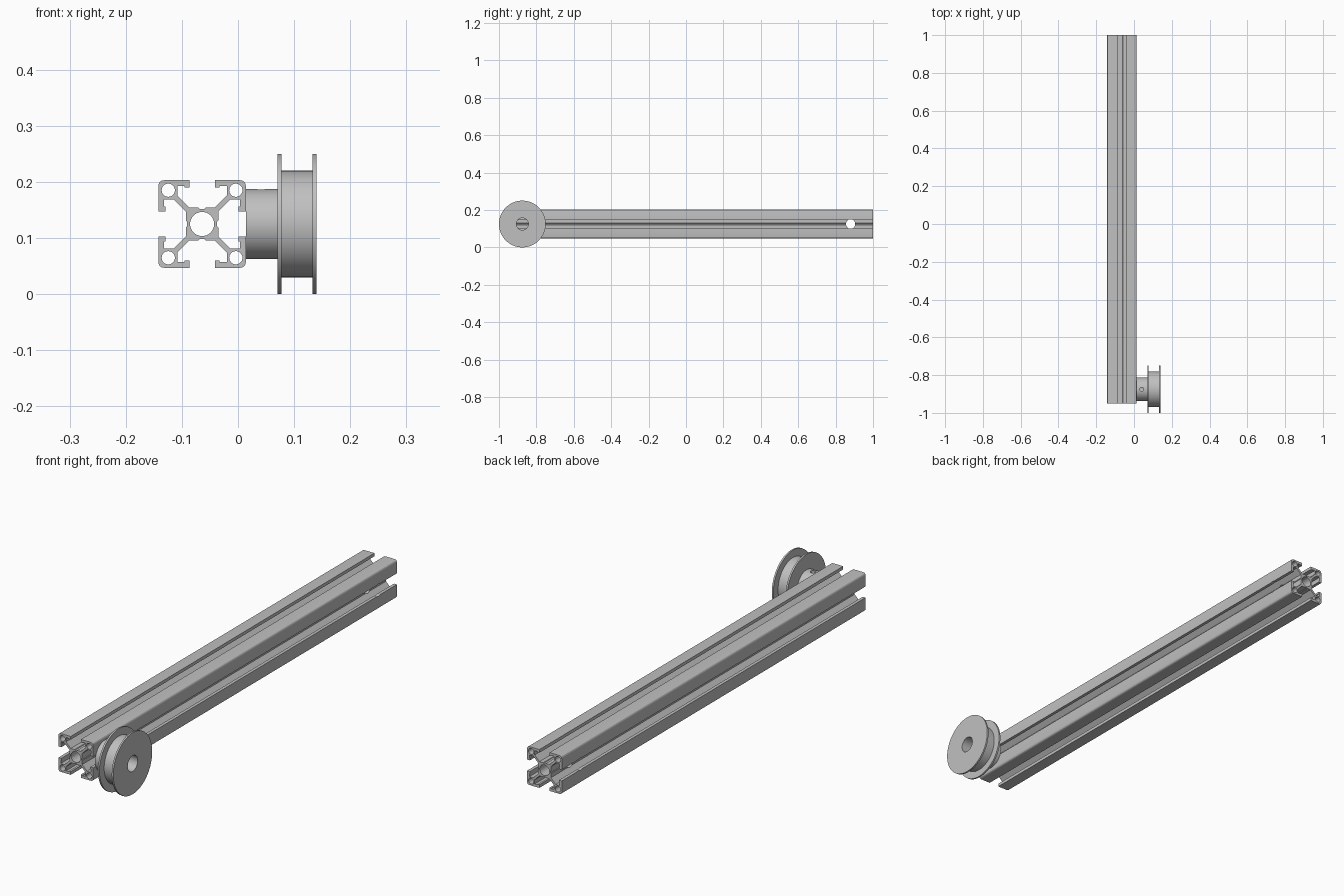
import bpy, bmesh
from math import pi, cos, sin, radians
from mathutils import Matrix, Vector

cube = bpy.data.objects.get("Cube")
if cube:
    bpy.data.objects.remove(cube, do_unlink=True)

grey = bpy.data.materials.new("aluminium grey")
grey.use_nodes = True
colour = (0.527, 0.527, 0.527, 1)
grey.diffuse_color = colour
grey.node_tree.nodes["Principled BSDF"].inputs["Base Color"].default_value = colour

CX, CZ = -0.064, 0.125      # rail axis
PULLEY_Y = -0.875


def make_object(name, bm):
    bmesh.ops.recalc_face_normals(bm, faces=bm.faces[:])
    mesh = bpy.data.meshes.new(name)
    bm.to_mesh(mesh)
    bm.free()
    mesh.materials.append(grey)
    ob = bpy.data.objects.new(name, mesh)
    bpy.context.collection.objects.link(ob)
    return ob


def drill(ob, centre, axis, radius, length):
    """Cut a round hole and drop the cutter."""
    bm = bmesh.new()
    turn = Vector((0, 0, 1)).rotation_difference(Vector(axis)).to_matrix().to_4x4()
    bmesh.ops.create_cone(bm, cap_ends=True, segments=32, radius1=radius, radius2=radius,
                          depth=length, matrix=Matrix.Translation(centre) @ turn)
    cutter = make_object("hole_cutter", bm)
    cutter.hide_render = True
    mod = ob.modifiers.new("hole", "BOOLEAN")
    mod.operation, mod.solver, mod.object = "DIFFERENCE", "EXACT", cutter
    bpy.context.view_layer.objects.active = ob
    bpy.ops.object.modifier_apply(modifier=mod.name)
    bpy.data.objects.remove(cutter, do_unlink=True)


def smooth(ob):
    bpy.ops.object.select_all(action="DESELECT")
    ob.select_set(True)
    bpy.context.view_layer.objects.active = ob
    bpy.ops.object.shade_smooth_by_angle(angle=radians(25))


# Slotted rail: one eighth of the section, mirrored on the diagonal, turned four times
eighth = [(0.004, 0.0265), (0.006, 0.029), (0.0225, 0.029), (0.044, 0.0505),
          (0.044, 0.0675), (0.031, 0.0675), (0.031, 0.065), (0.0227, 0.065),
          (0.0227, 0.078), (0.068, 0.078), (0.0718, 0.0772), (0.0751, 0.0751)]
quarter = eighth + [(v, u) for u, v in reversed(eighth[:-1])]
outline = []
for k in range(4):
    for u, v in quarter:
        for _ in range(k):
            u, v = v, -u
        outline.append((u, v))


def circle(u, v, r, n):
    return [(u + r * cos(2 * pi * i / n), v + r * sin(2 * pi * i / n)) for i in range(n)]


loops = [outline, circle(0, 0, 0.0215, 48)]
loops += [circle(su * 0.0602, sv * 0.0602, 0.0118, 32) for su in (-1, 1) for sv in (-1, 1)]

bm = bmesh.new()
for loop in loops:
    verts = [bm.verts.new((CX + u, -0.95, CZ + v)) for u, v in loop]
    for i, v in enumerate(verts):
        bm.edges.new((verts[i - 1], v))
bmesh.ops.triangle_fill(bm, use_beauty=True, use_dissolve=False, edges=bm.edges[:],
                        normal=(0, -1, 0))
ext = bmesh.ops.extrude_face_region(bm, geom=bm.faces[:], use_keep_orig=True)
bmesh.ops.translate(bm, vec=(0, 1.95, 0),
                    verts=[g for g in ext["geom"] if isinstance(g, bmesh.types.BMVert)])
rail = make_object("slotted_rail", bm)

# Cross hole through the core at the far end
drill(rail, (CX, 0.88, CZ), (1, 0, 0), 0.025, 0.3)
smooth(rail)

# Flanged pulley: closed section (x, radius) turned about the x axis
BORE, HUB, DRUM, FLANGE = 0.032, 0.0625, 0.095, 0.125
section = [(0.0145, BORE), (0.0145, HUB), (0.0705, HUB), (0.0705, FLANGE),
           (0.0775, FLANGE), (0.0775, DRUM), (0.1325, DRUM), (0.1325, FLANGE),
           (0.1395, FLANGE), (0.1395, BORE)]
SEG = 72
bm = bmesh.new()
rings = []
for i in range(SEG):
    a = 2 * pi * i / SEG
    rings.append([bm.verts.new((x, PULLEY_Y + r * cos(a), CZ + r * sin(a))) for x, r in section])
for i in range(SEG):
    a, b = rings[i - 1], rings[i]
    for j in range(len(section)):
        bm.faces.new((a[j - 1], a[j], b[j], b[j - 1]))
pulley = make_object("flanged_pulley", bm)

# Set screw hole in the top of the hub
drill(pulley, (0.041, PULLEY_Y, CZ + 0.05), (0, 0, 1), 0.01, 0.06)
smooth(pulley)
